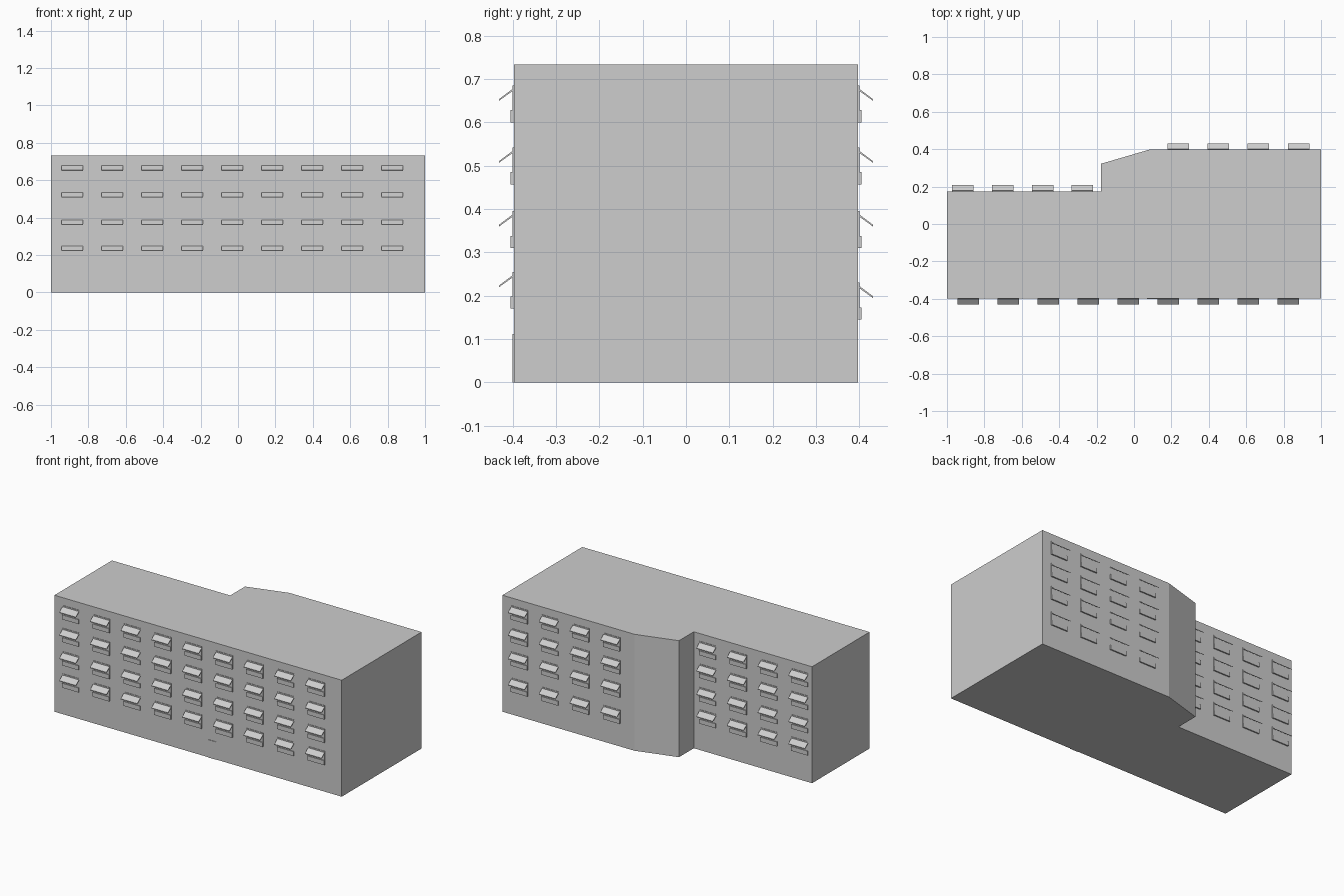
import bpy
import bmesh

cube = bpy.data.objects.get("Cube")
if cube:
    bpy.data.objects.remove(cube, do_unlink=True)

grey = bpy.data.materials.new("plain_grey")
grey.use_nodes = True
GREY = (0.61, 0.61, 0.61, 1)
grey.diffuse_color = GREY
grey.node_tree.nodes["Principled BSDF"].inputs["Base Color"].default_value = GREY

FRONT, BACK, WING = -0.397, 0.397, 0.175
HEIGHT = 0.733


def finish(name, bm):
    bmesh.ops.recalc_face_normals(bm, faces=bm.faces)
    mesh = bpy.data.meshes.new(name)
    bm.to_mesh(mesh)
    bm.free()
    mesh.materials.append(grey)
    obj = bpy.data.objects.new(name, mesh)
    bpy.context.collection.objects.link(obj)
    return obj


def prism(bm, points, offset):
    """Closed solid swept from a flat outline."""
    face = bm.faces.new([bm.verts.new(p) for p in points])
    moved = bmesh.ops.extrude_face_region(bm, geom=[face])["geom"]
    verts = [v for v in moved if isinstance(v, bmesh.types.BMVert)]
    bmesh.ops.translate(bm, verts=verts, vec=offset)


def side_prism(bm, x, width, wall, out, profile):
    """Sweep a (depth, height) profile along x, standing off a wall."""
    pts = [(x - width / 2, wall + out * d, z) for d, z in profile]
    prism(bm, pts, (width, 0, 0))


def rect(depth, low, high):
    return [(-0.002, low), (depth, low), (depth, high), (-0.002, high)]


def window_group(name, columns, rows, wall, out):
    panes, boxes, awnings = bmesh.new(), bmesh.new(), bmesh.new()
    for x in columns:
        for z in rows:
            side_prism(panes, x, 0.115, wall, out, rect(0.003, z, z + 0.085))
            side_prism(boxes, x, 0.115, wall, out, rect(0.008, z, z + 0.028))
            side_prism(awnings, x, 0.115, wall, out,
                       [(0.002, z + 0.073), (0.034, z + 0.05),
                        (0.034, z + 0.054), (0.002, z + 0.078)])
    finish(name + "_windows", panes)
    finish(name + "_sill_boxes", boxes)
    finish(name + "_awnings", awnings)


# Main block with the stepped, angled back
bm = bmesh.new()
outline = [(-1, FRONT), (1, FRONT), (1, BACK), (0.08, BACK),
           (-0.177, 0.322), (-0.177, WING), (-1, WING)]
prism(bm, [(x, y, 0) for x, y in outline], (0, 0, HEIGHT))
finish("building_block", bm)

# Windows on the front and on both back walls
rows = [0.17, 0.31, 0.457, 0.6]
front_columns = [-0.885 + 0.2138 * i for i in range(9)]
wing_columns = [-0.916 + 0.2135 * i for i in range(4)]
back_columns = [0.237 + 0.2143 * i for i in range(4)]
window_group("front", front_columns, rows, FRONT, -1)
window_group("back_wing", wing_columns, rows, WING, 1)
window_group("back_main", back_columns, [0.145] + rows[1:], BACK, 1)

# Entrance door
bm = bmesh.new()
side_prism(bm, 0.1, 0.06, FRONT, -1, rect(0.003, 0, 0.112))
finish("front_door", bm)
